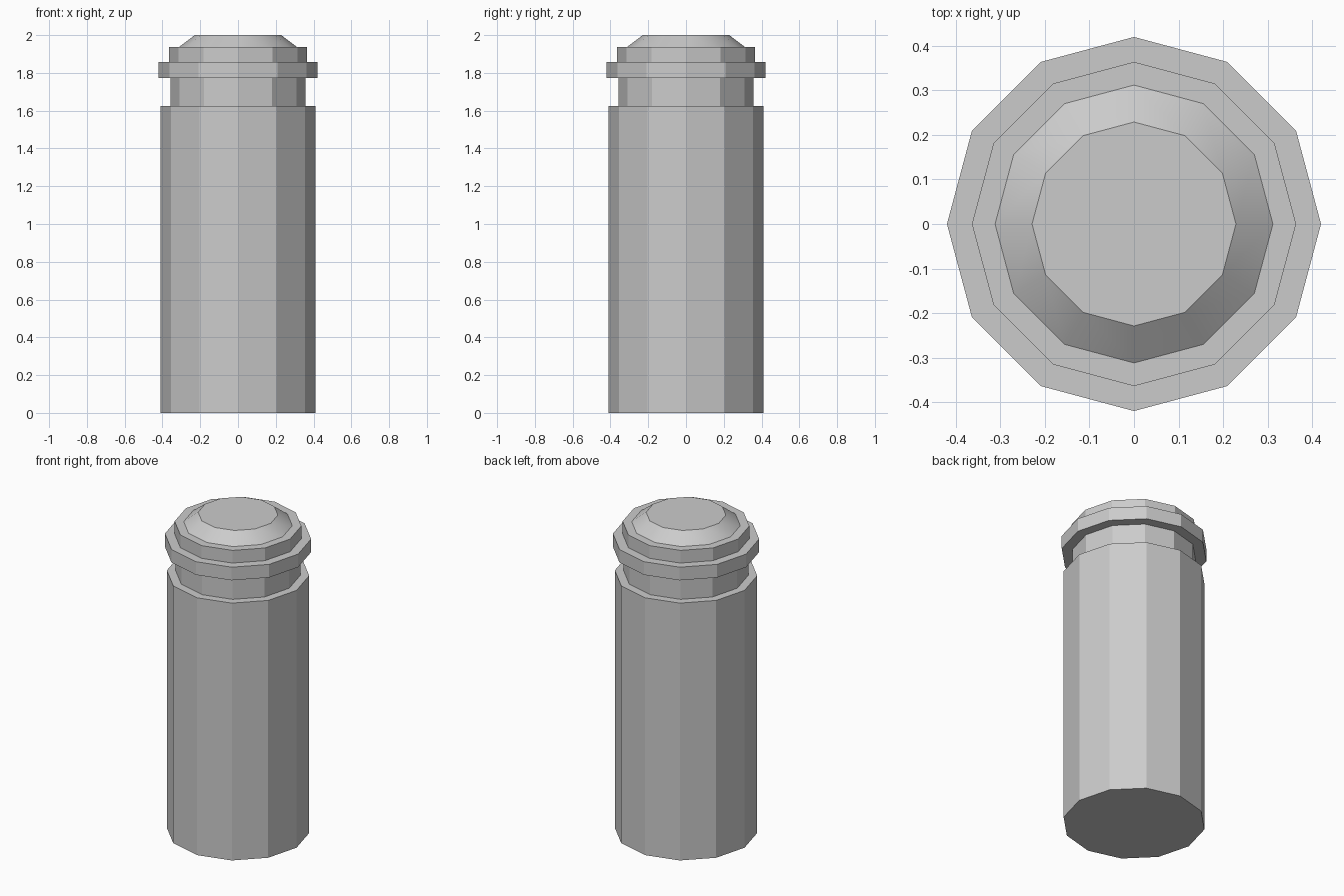
import bpy
import math

cube = bpy.data.objects.get("Cube")
if cube:
    bpy.data.objects.remove(cube, do_unlink=True)

SIDES = 12

# Single plain grey
grey = bpy.data.materials.new("plain grey")
grey.use_nodes = True
colour = (0.6, 0.6, 0.6, 1)
grey.diffuse_color = colour
grey.node_tree.nodes["Principled BSDF"].inputs["Base Color"].default_value = colour


def turned_part(name, bottom, top, r_bottom, r_top=None):
    """Twelve-sided drum with a corner on each axis."""
    bpy.ops.mesh.primitive_cone_add(
        vertices=SIDES, radius1=r_bottom, radius2=r_top or r_bottom,
        depth=top - bottom, location=(0, 0, (bottom + top) / 2))
    part = bpy.context.object
    part.name = name
    part.data.materials.append(grey)
    # Only the shallow bevel is soft; the upright sides stay faceted
    bpy.ops.object.shade_smooth_by_angle(angle=math.radians(25))
    return part


turned_part("body", 0, 1.625, 0.409)
turned_part("neck", 1.625, 1.774, 0.358)
turned_part("collar", 1.774, 1.857, 0.42)
turned_part("cap_rim", 1.857, 1.937, 0.364)
turned_part("cap_bevel", 1.937, 2.0, 0.312, 0.229)
